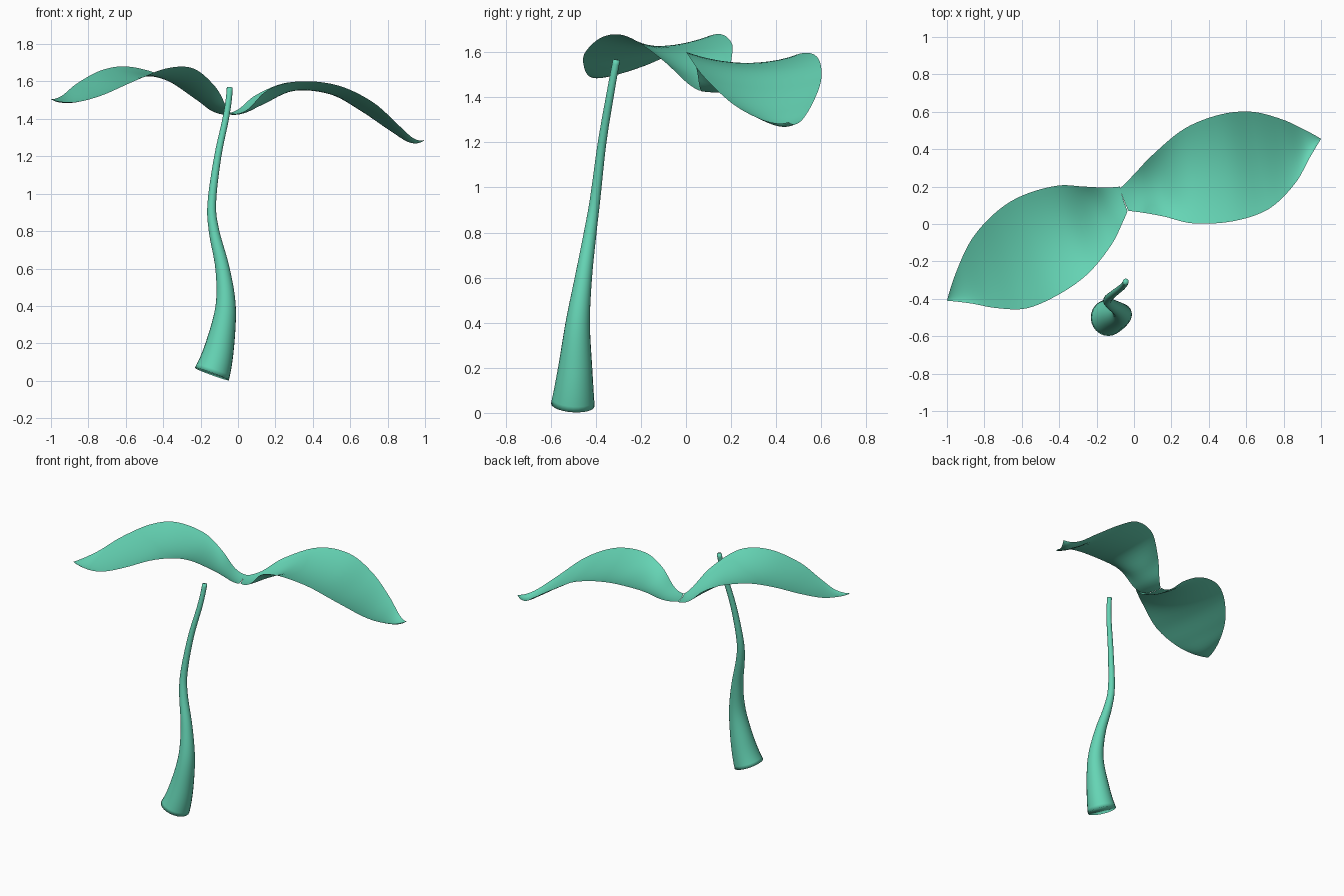
import bpy, bmesh, math
from mathutils import Vector

if "Cube" in bpy.data.objects:
    bpy.data.objects.remove(bpy.data.objects["Cube"])

mat = bpy.data.materials.new("leaf_green")
mat.diffuse_color = (0.13, 0.66, 0.46, 1)
mat.use_nodes = True
mat.node_tree.nodes["Principled BSDF"].inputs["Base Color"].default_value = mat.diffuse_color


def spline(pts, per):
    """Catmull-Rom through vectors of any size, ends extrapolated."""
    pts = [Vector(p) for p in pts]
    p = [3 * pts[0] - 3 * pts[1] + pts[2]] + pts + [3 * pts[-1] - 3 * pts[-2] + pts[-3]]
    out = []
    for i in range(1, len(p) - 2):
        a, b, c, d = p[i - 1:i + 3]
        for k in range(per):
            t = k / per
            out.append(0.5 * (2 * b + (c - a) * t + (2 * a - 5 * b + 4 * c - d) * t * t
                              + (3 * b - a - 3 * c + d) * t ** 3))
    return out + [pts[-1]]


def finish(bm, name):
    me = bpy.data.meshes.new(name)
    bm.to_mesh(me)
    bm.free()
    me.materials.append(mat)
    me.shade_smooth()
    ob = bpy.data.objects.new(name, me)
    bpy.context.collection.objects.link(ob)
    return ob


def bridge(bm, rows, closed):
    n = len(rows[0])
    for r, s in zip(rows, rows[1:]):
        for j in range(n if closed else n - 1):
            k = (j + 1) % n
            bm.faces.new((r[j], r[k], s[k], s[j]))


def leaf(name, back, mid, front, tip, across=16):
    """Sheet lofted through curved cross-sections (back edge, midrib, front edge)."""
    rails = [spline(r + [tip], 6) for r in (back, mid, front)]
    bm = bmesh.new()
    rows = []
    for b, m, f in zip(*rails):
        row = []
        for j in range(across + 1):
            t = j / across * 2 - 1
            row.append(bm.verts.new(b * (t * (t - 1) / 2) + m * (1 - t * t) + f * (t * (t + 1) / 2)))
        rows.append(row)
    bridge(bm, rows, False)
    bmesh.ops.remove_doubles(bm, verts=bm.verts, dist=1e-5)
    bm.normal_update()
    if sum(f.normal.z for f in bm.faces) < 0:
        bmesh.ops.reverse_faces(bm, faces=bm.faces)
    return finish(bm, name)


# Right leaf
leaf("right_leaf",
     [(-.075, .19, 1.43), (0, .265, 1.45), (.1, .37, 1.53), (.27, .51, 1.595),
      (.46, .585, 1.575), (.63, .6, 1.48), (.79, .56, 1.37), (.91, .505, 1.29)],
     [(-.055, .13, 1.425), (.03, .165, 1.43), (.14, .2, 1.48), (.3, .255, 1.55),
      (.5, .30, 1.53), (.67, .335, 1.44), (.82, .38, 1.335), (.925, .42, 1.272)],
     [(-.03, .07, 1.43), (.05, .06, 1.45), (.16, .04, 1.555), (.32, .003, 1.6),
      (.53, .015, 1.58), (.72, .08, 1.49), (.86, .215, 1.365), (.94, .355, 1.295)],
     (1, .455, 1.29))

# Left leaf
leaf("left_leaf",
     [(-.075, .2, 1.43), (-.16, .195, 1.455), (-.27, .2, 1.555), (-.41, .205, 1.635),
      (-.59, .155, 1.68), (-.73, .07, 1.66), (-.86, -.07, 1.59), (-.94, -.23, 1.525)],
     [(-.06, .14, 1.425), (-.11, .10, 1.437), (-.2, .05, 1.5), (-.34, -.03, 1.6),
      (-.49, -.11, 1.628), (-.64, -.18, 1.6), (-.79, -.26, 1.54), (-.91, -.35, 1.49)],
     [(-.035, .07, 1.43), (-.06, .01, 1.46), (-.12, -.11, 1.57), (-.24, -.26, 1.67),
      (-.39, -.37, 1.668), (-.57, -.45, 1.595), (-.73, -.45, 1.525), (-.87, -.425, 1.49)],
     (-1, -.41, 1.505))

# Stem: x, y, z, radius along a bent, tapering path
path = spline([(-.14, -.502, .036, .097), (-.097, -.492, .19, .077), (-.066, -.48, .4, .054),
               (-.083, -.455, .6, .038), (-.128, -.425, .8, .028), (-.14, -.403, .95, .023),
               (-.108, -.372, 1.2, .019), (-.062, -.335, 1.42, .017), (-.044, -.308, 1.567, .016)], 6)
bm = bmesh.new()
rings = []
for i, p in enumerate(path):
    d = (path[min(i + 1, len(path) - 1)] - path[max(i - 1, 0)]).to_3d().normalized()
    u = Vector((0, 1, 0)).cross(d).normalized()
    v = d.cross(u)
    rings.append([bm.verts.new(p.to_3d() + p.w * (u * math.cos(a) + v * math.sin(a)))
                  for a in (math.tau * k / 24 for k in range(24))])
bridge(bm, rings, True)
bm.faces.new(rings[0][::-1])
bm.faces.new(rings[-1])
bmesh.ops.recalc_face_normals(bm, faces=bm.faces)
finish(bm, "stem")
